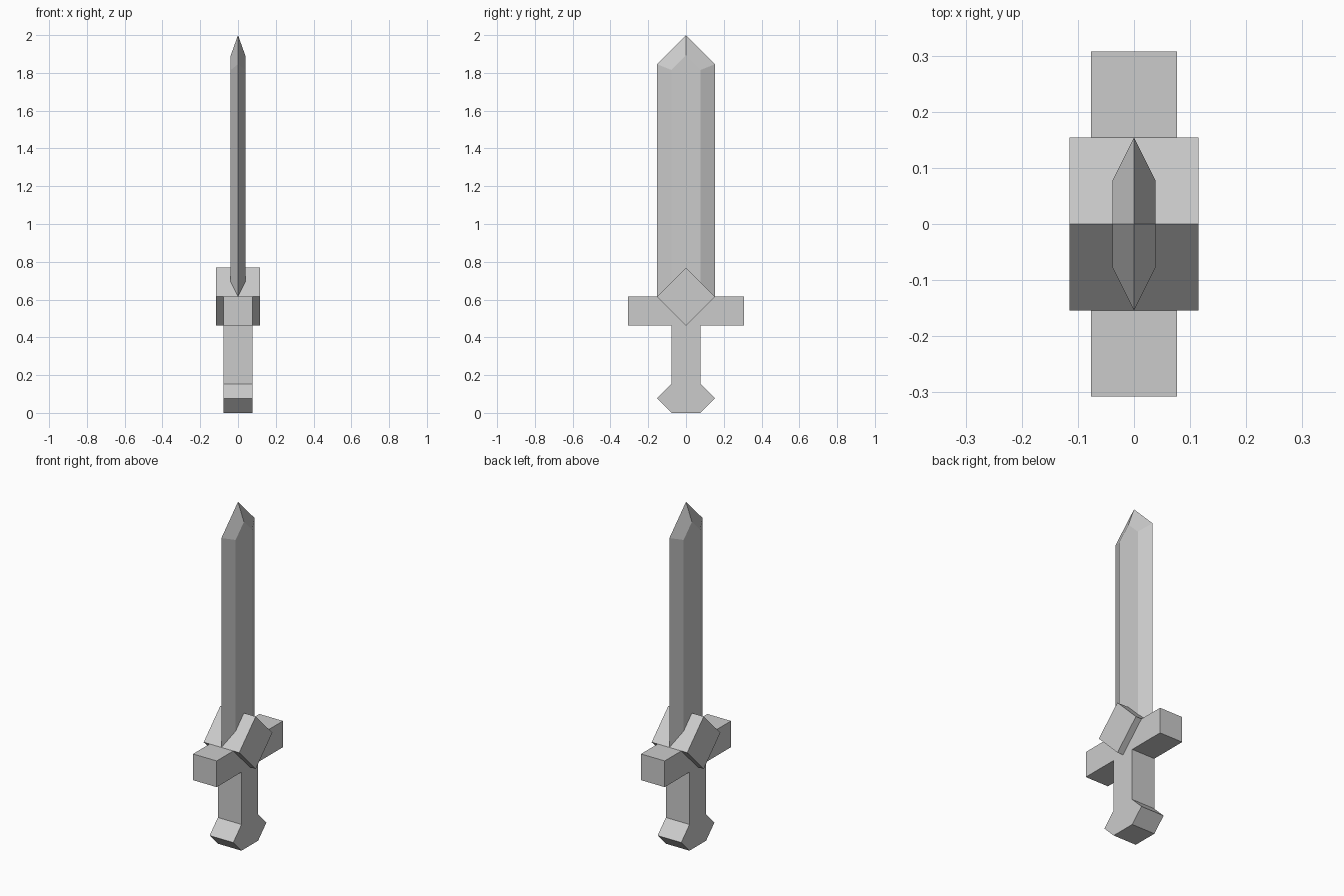
import bpy, bmesh

if "Cube" in bpy.data.objects:
    bpy.data.objects.remove(bpy.data.objects["Cube"])

U = 1 / 13  # design grid unit (sword is 26 units tall)


def finish(name, bm):
    bmesh.ops.recalc_face_normals(bm, faces=bm.faces)
    mesh = bpy.data.meshes.new(name)
    bm.to_mesh(mesh)
    bm.free()
    obj = bpy.data.objects.new(name, mesh)
    bpy.context.collection.objects.link(obj)
    return obj


def prism(name, profile, half_width):
    """Extrude a (y, z) profile along x, in grid units."""
    bm = bmesh.new()
    face = bm.faces.new([bm.verts.new((-half_width * U, y * U, z * U)) for y, z in profile])
    new = bmesh.ops.extrude_face_region(bm, geom=[face])["geom"]
    verts = [g for g in new if isinstance(g, bmesh.types.BMVert)]
    bmesh.ops.translate(bm, verts=verts, vec=(2 * half_width * U, 0, 0))
    return finish(name, bm)


# Grip with flared pommel
right = [(1, 0), (2, 1), (1, 2), (1, 6)]
prism("grip_and_pommel", right + [(-y, z) for y, z in reversed(right)], 1)

# Crossguard bar and the diamond block at its centre
prism("crossguard", [(-4, 6), (4, 6), (4, 8), (-4, 8)], 1)
prism("guard_diamond", [(0, 6), (2, 8), (0, 10), (-2, 8)], 1.5)

# Blade: hexagonal section with bevelled point
bm = bmesh.new()
section = [(0, -2), (0.5, -1), (0.5, 0), (0.5, 1), (0, 2), (-0.5, 1), (-0.5, 0), (-0.5, -1)]
low = [bm.verts.new((x * U, y * U, 8 * U)) for x, y in section]
# each point rises to the sloping planes that form the tip
top = [bm.verts.new((x * U, y * U, (26 - abs(y) - 2.8 * abs(x)) * U)) for x, y in section]
tip = bm.verts.new((0, 0, 26 * U))
bm.faces.new(low)
for a, b in ((0, 1), (3, 4), (4, 5), (7, 0)):
    bm.faces.new((low[a], low[b], top[b], top[a]))
for a, m, b in ((1, 2, 3), (5, 6, 7)):
    bm.faces.new((low[a], low[m], low[b], top[b], top[m], top[a]))
for a, b, c in ((0, 1, 2), (2, 3, 4), (4, 5, 6), (6, 7, 0)):
    bm.faces.new((top[a], top[b], top[c], tip))
finish("blade", bm)
